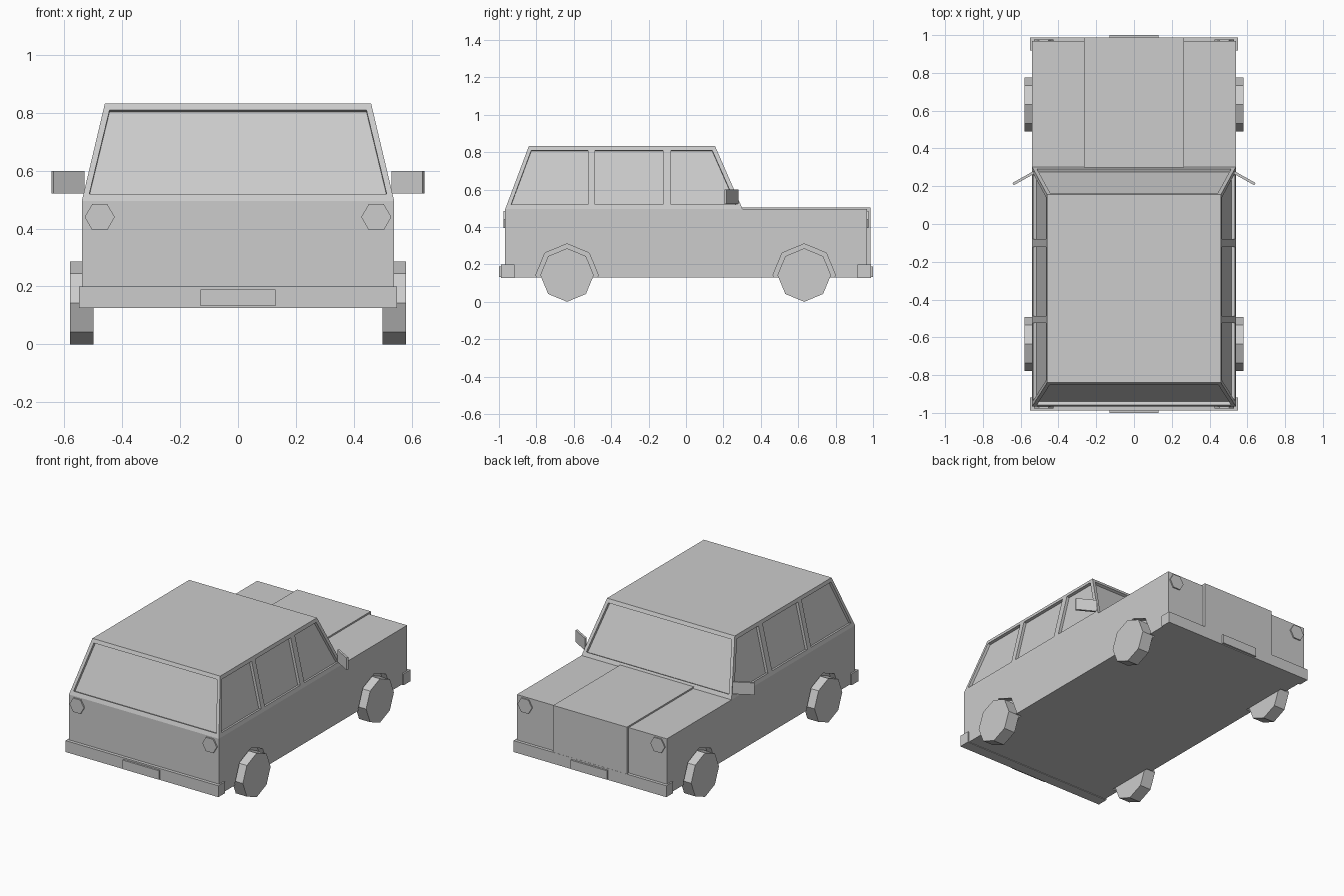
import bpy, bmesh, math
from mathutils import Vector

if "Cube" in bpy.data.objects:
    bpy.data.objects.remove(bpy.data.objects["Cube"])

grey = bpy.data.materials.new("light_grey")
grey.diffuse_color = (0.604, 0.604, 0.604, 1)
grey.use_nodes = True
grey.node_tree.nodes["Principled BSDF"].inputs["Base Color"].default_value = grey.diffuse_color


def mesh_object(name, verts, faces):
    bm = bmesh.new()
    vs = [bm.verts.new(v) for v in verts]
    for f in faces:
        bm.faces.new([vs[i] for i in f])
    bmesh.ops.recalc_face_normals(bm, faces=bm.faces)
    me = bpy.data.meshes.new(name)
    bm.to_mesh(me)
    bm.free()
    me.materials.append(grey)
    ob = bpy.data.objects.new(name, me)
    bpy.context.collection.objects.link(ob)
    return ob


def loft(name, a, b):
    """Closed solid between two matching outlines."""
    n = len(a)
    faces = [list(range(n)), list(range(n, 2 * n))]
    faces += [[i, (i + 1) % n, n + (i + 1) % n, n + i] for i in range(n)]
    return mesh_object(name, list(a) + list(b), faces)


def prism(name, pts, vec):
    return loft(name, pts, [Vector(p) + Vector(vec) for p in pts])


def rect(x0, x1, y0, y1, z):
    return [(x0, y0, z), (x1, y0, z), (x1, y1, z), (x0, y1, z)]


def box(name, x0, x1, y0, y1, z0, z1):
    return loft(name, rect(x0, x1, y0, y1, z0), rect(x0, x1, y0, y1, z1))


def ring(n, r, start):
    return [(r * math.cos(start + i * math.tau / n), r * math.sin(start + i * math.tau / n)) for i in range(n)]


def cut(ob, cutter):
    cutter.hide_render = True
    mod = ob.modifiers.new("cut", 'BOOLEAN')
    mod.operation = 'DIFFERENCE'
    mod.solver = 'EXACT'
    mod.object = cutter
    bpy.context.view_layer.objects.active = ob
    bpy.ops.object.modifier_apply(modifier=mod.name)
    bpy.data.objects.remove(cutter)


BELT, ROOF = 0.495, 0.833
AXLES = (-0.636, 0.632)

# Lower body with shallow wheel arches
body = box("body", -0.54, 0.54, -0.967, 0.968, 0.13, BELT)
for y in AXLES:
    for s in (-1, 1):
        pts = [(s * 0.5, y + a, 0.143 + b) for a, b in ring(8, 0.167, 0)]
        cut(body, prism("arch_cutter", pts, (s * 0.1, 0, 0)))

# Raised bonnet and grille block
box("bonnet", -0.265, 0.265, 0.27, 0.987, 0.16, 0.505)

# Tapered cabin with recessed windows
cabin = loft("cabin", rect(-0.54, 0.54, -0.967, 0.303, BELT), rect(-0.46, 0.46, -0.84, 0.155, ROOF))


def wall(bottom, top, z):
    return bottom + (top - bottom) * (z - BELT) / (ROOF - BELT)


def window(pts):
    p = [Vector(q) for q in pts]
    n = (p[1] - p[0]).cross(p[2] - p[1]).normalized()
    if n.dot(p[0] - Vector((0, -0.35, 0.6))) < 0:
        n = -n
    cut(cabin, prism("window_cutter", [q - n * 0.018 for q in p], n * 0.05))


Z0, Z1 = 0.52, 0.81
side_windows = [(-0.935, -0.524, -0.524, -0.827), (-0.487, -0.123, -0.123, -0.487), (-0.08, 0.268, 0.14, -0.08)]
for s in (-1, 1):
    for ys in side_windows:
        window([(s * wall(0.54, 0.46, z), y, z) for y, z in zip(ys, (Z0, Z0, Z1, Z1))])
for b, t in ((-0.967, -0.84), (0.303, 0.155)):
    window([(x, wall(b, t, z), z) for x, z in ((-0.514, Z0), (0.514, Z0), (0.444, Z1), (-0.444, Z1))])

# Bumpers, number plates and lamps at both ends
for end, s in (("rear", -1), ("front", 1)):
    ys = sorted((s * 0.918, s * 0.988))
    box(end + "_bumper", -0.55, 0.55, *ys, 0.126, 0.2)
    ys = sorted((s * 0.98, s * 1.0))
    box(end + "_plate", -0.13, 0.13, *ys, 0.132, 0.19)
    for x in (-0.478, 0.478):
        pts = [(x + a, s * 0.955, 0.44 + b) for a, b in ring(6, 0.052, 0)]
        prism(end + "_lamp", pts, (0, s * 0.021, 0))

# Eight-sided wheels
for y in AXLES:
    for s in (-1, 1):
        prism("wheel", [(s * 0.5, y + a, 0.143 + b) for a, b in ring(8, 0.143, 0)], (s * 0.08, 0, 0))

# Angled door mirrors
for s in (-1, 1):
    pts = [(s * 0.53, 0.265, 0.522), (s * 0.637, 0.205, 0.522), (s * 0.644, 0.217, 0.522), (s * 0.53, 0.281, 0.522)]
    prism("mirror", pts, (0, 0, 0.078))
